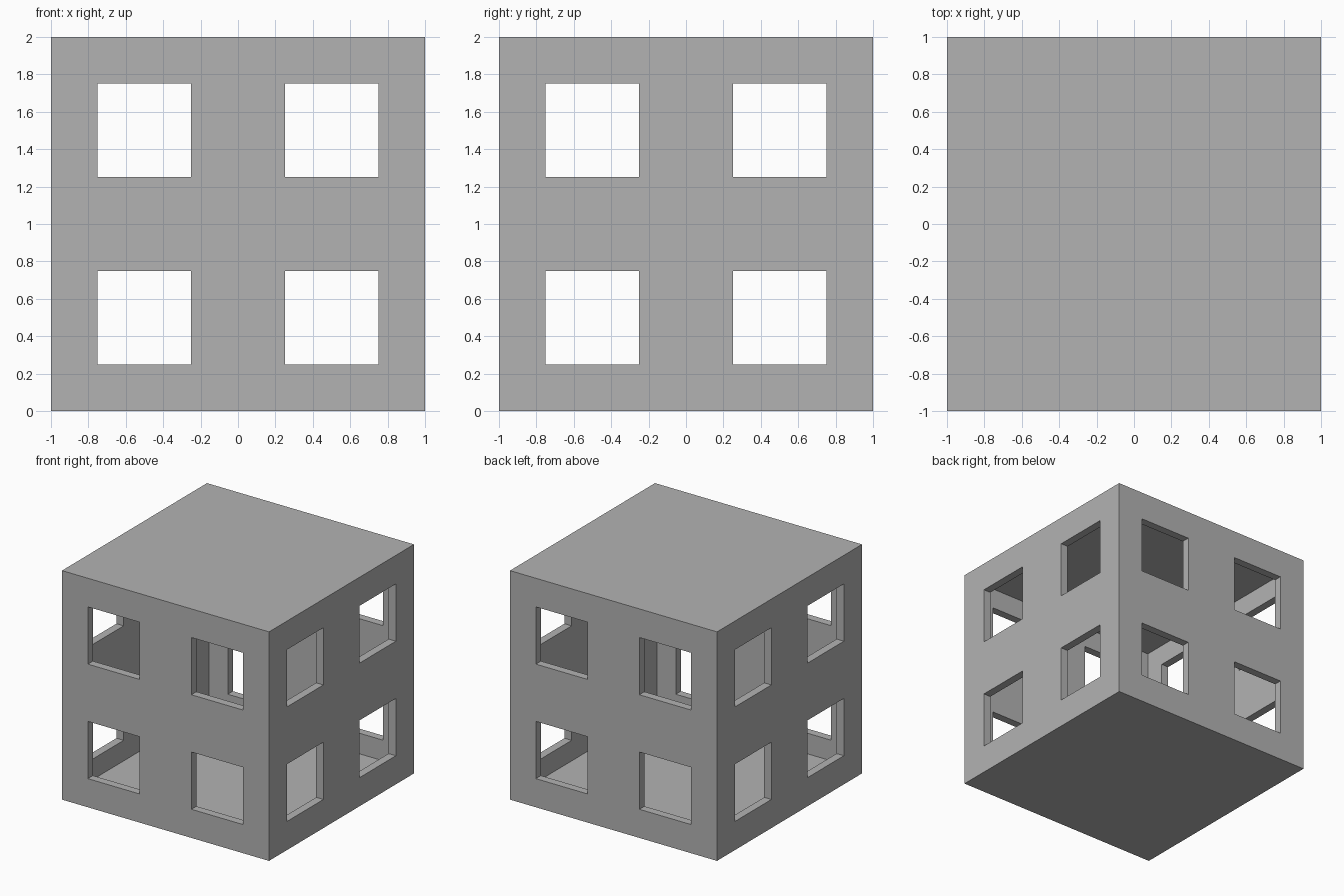
import bpy
import bmesh
from mathutils import Matrix, Vector

if "Cube" in bpy.data.objects:
    bpy.data.objects.remove(bpy.data.objects["Cube"], do_unlink=True)

SIZE = 2.0     # outer edge length
WALL = 0.07    # wall thickness
WINDOW = 0.5   # window edge length
OFFSET = 0.5   # window centre from the middle of a wall

grey = bpy.data.materials.new("plain grey")
grey.use_nodes = True
colour = (0.45, 0.45, 0.45, 1)
grey.diffuse_color = colour
grey.node_tree.nodes["Principled BSDF"].inputs["Base Color"].default_value = colour


def boxes(name, parts):
    """Object made of boxes given as (centre, size) pairs."""
    bm = bmesh.new()
    for centre, size in parts:
        place = Matrix.Translation(centre) @ Matrix.Diagonal((*size, 1))
        bmesh.ops.create_cube(bm, size=1, matrix=place)
    mesh = bpy.data.meshes.new(name)
    bm.to_mesh(mesh)
    bm.free()
    mesh.materials.append(grey)
    obj = bpy.data.objects.new(name, mesh)
    bpy.context.collection.objects.link(obj)
    return obj


def cut(target, cutter):
    mod = target.modifiers.new("cut " + cutter.name, "BOOLEAN")
    mod.operation = "DIFFERENCE"
    mod.solver = "EXACT"
    mod.object = cutter
    cutter.hide_render = True
    cutter.hide_viewport = True
    cutter.display_type = "WIRE"


# Closed outer block and the single hollow room inside it
middle = Vector((0, 0, SIZE / 2))
shell = boxes("building_shell", [(middle, (SIZE,) * 3)])
room = boxes("room_cutter", [(middle, (SIZE - 2 * WALL,) * 3)])
cut(shell, room)

# Four windows per wall, cut straight through to the opposite wall
for axis, name in enumerate(("side_window_cutter", "front_window_cutter")):
    size = [WINDOW] * 3
    size[axis] = SIZE * 1.5
    parts = []
    for across in (-OFFSET, OFFSET):
        for up in (-OFFSET, OFFSET):
            centre = middle + Vector((0, 0, up))
            centre[1 - axis] = across
            parts.append((centre, size))
    cut(shell, boxes(name, parts))
